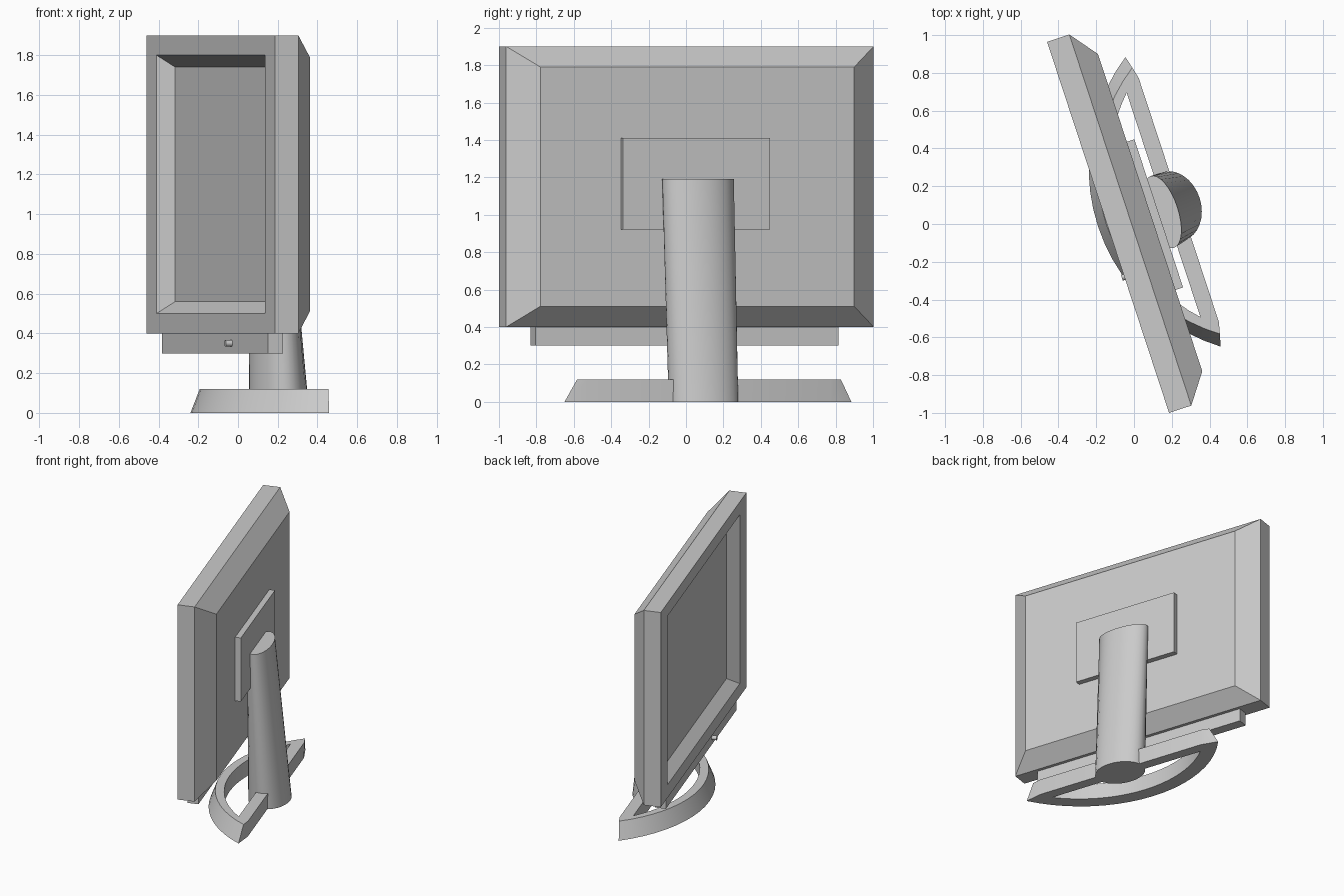
import bpy, bmesh, math
from mathutils import Matrix

cube = bpy.data.objects.get("Cube")
if cube:
    bpy.data.objects.remove(cube)

TURN = math.radians(-71.8)   # whole display is swivelled on its base

grey = bpy.data.materials.new("plain_grey")
grey.use_nodes = True
GREY = (0.6, 0.6, 0.6, 1)
grey.diffuse_color = GREY
grey.node_tree.nodes["Principled BSDF"].inputs["Base Color"].default_value = GREY


def finish(name, bm, smooth=False):
    """Turn a bmesh into a swivelled, coloured object."""
    bmesh.ops.recalc_face_normals(bm, faces=bm.faces)
    mesh = bpy.data.meshes.new(name)
    bm.to_mesh(mesh)
    bm.free()
    mesh.materials.append(grey)
    obj = bpy.data.objects.new(name, mesh)
    obj.rotation_euler.z = TURN
    bpy.context.collection.objects.link(obj)
    if smooth:
        bpy.ops.object.select_all(action="DESELECT")
        obj.select_set(True)
        bpy.context.view_layer.objects.active = obj
        bpy.ops.object.shade_smooth_by_angle(angle=math.radians(30))
    return obj


def loft(name, loops, ring=False, smooth=False):
    """Skin a series of equal loops; cap the ends, or join them as a ring."""
    bm = bmesh.new()
    rows = [[bm.verts.new(p) for p in loop] for loop in loops]
    pairs = list(zip(rows, rows[1:]))
    if ring:
        pairs.append((rows[-1], rows[0]))
    else:
        bm.faces.new(rows[0])
        bm.faces.new(rows[-1])
    n = len(rows[0])
    for a, b in pairs:
        for i in range(n):
            j = (i + 1) % n
            bm.faces.new((a[i], a[j], b[j], b[i]))
    return finish(name, bm, smooth)


def rect(x0, x1, z0, z1, y):
    return [(x0, y, z0), (x1, y, z0), (x1, y, z1), (x0, y, z1)]


def box(name, x0, x1, y0, y1, z0, z1):
    return loft(name, [rect(x0, x1, z0, z1, y) for y in (y0, y1)])


def ellipse(cx, cy, a, b, z, n=32):
    return [(cx + a * math.cos(math.tau * i / n),
             cy + b * math.sin(math.tau * i / n), z) for i in range(n)]


def bow(half, tip_y, apex_y, shoulder, back_y, z, n=20, cx=-0.047):
    """Arc from tip to tip, closed by a straight back edge."""
    sag = tip_y - apex_y
    r = (half * half + sag * sag) / (2 * sag)
    sweep = math.asin(half / r)
    pts = []
    for i in range(n + 1):
        t = sweep * (2 * i / n - 1)
        pts.append((cx + r * math.sin(t), apex_y + r * (1 - math.cos(t)), z))
    return pts + [(cx + shoulder, back_y, z), (cx - shoulder, back_y, z)]


# Screen housing: sunken screen, bezel, sides and bevelled back
loft("screen_housing", [
    rect(-0.83, 0.78, 0.56, 1.74, -0.06),
    rect(-0.90, 0.85, 0.50, 1.80, -0.136),
    rect(-1.06, 1.008, 0.40, 1.90, -0.136),
    rect(-1.06, 1.008, 0.40, 1.90, -0.012),
    rect(-0.914, 0.853, 0.51, 1.79, 0.10),
])

# Control strip under the bezel and its power button
box("control_strip", -0.87, 0.836, -0.116, -0.036, 0.30, 0.40)
bm = bmesh.new()
bmesh.ops.create_cone(
    bm, cap_ends=True, segments=16, radius1=0.016, radius2=0.016, depth=0.04,
    matrix=Matrix.Translation((0.25, -0.13, 0.35)) @ Matrix.Rotation(math.pi / 2, 4, "X"))
finish("power_button", bm, smooth=True)

# Mounting plate on the back
box("mount_plate", -0.425, 0.40, 0.10, 0.142, 0.92, 1.41)

# Oval column, thinner towards the top
loft("stand_column", [ellipse(-0.024, 0.226, 0.19, 0.147, 0),
                      ellipse(-0.014, 0.163, 0.20, 0.083, 1.19)], smooth=True)

# Open bow-shaped foot with a sloped outer wall
loft("stand_foot", [
    bow(0.807, 0.233, -0.185, 0.68, 0.262, 0),
    bow(0.742, 0.250, -0.140, 0.68, 0.265, 0.12),
    bow(0.625, 0.180, -0.075, 0.55, 0.18, 0.12),
    bow(0.625, 0.180, -0.075, 0.55, 0.18, 0),
], ring=True, smooth=True)
